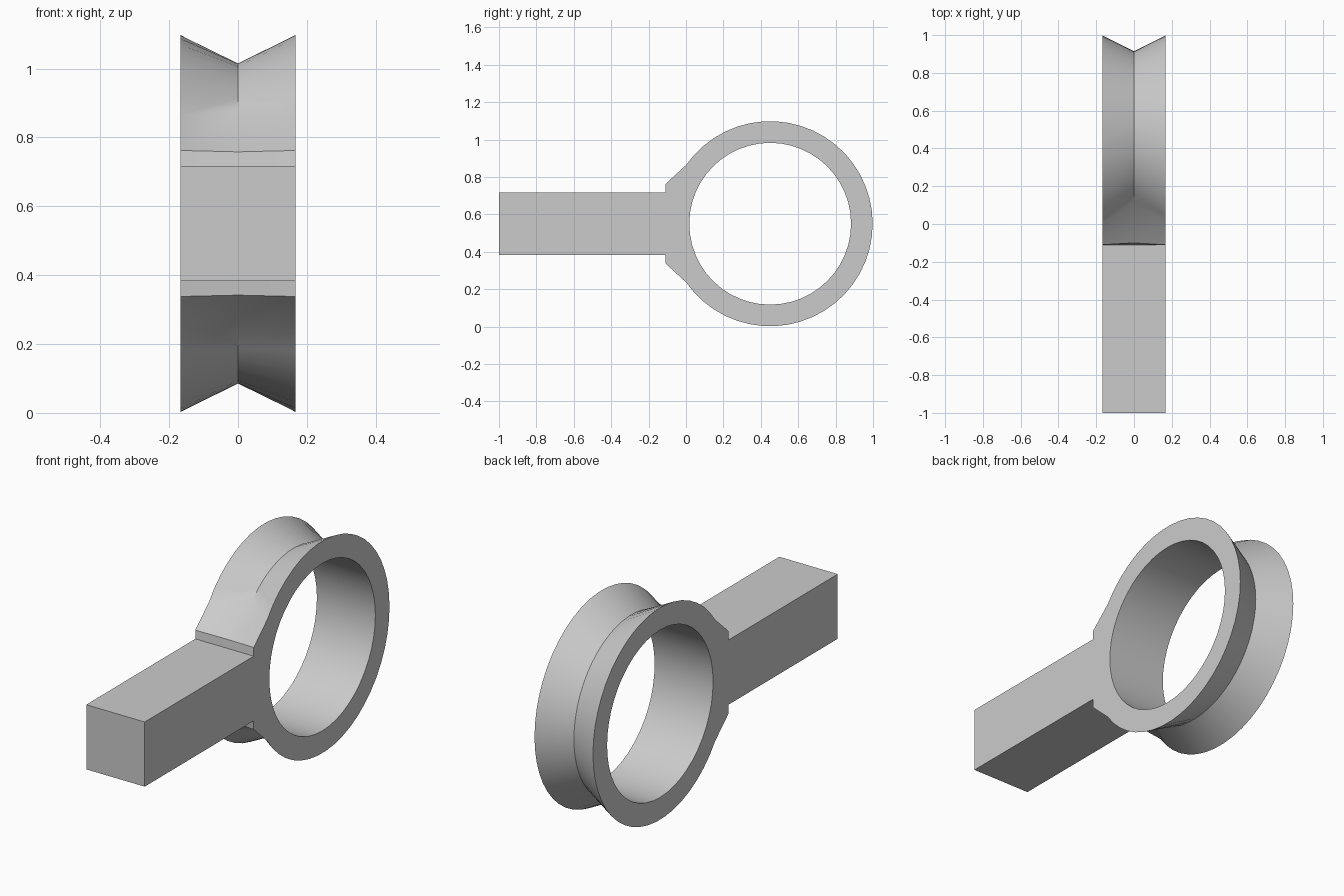
import bpy, bmesh
from math import sin, cos, radians

cube = bpy.data.objects.get("Cube")
if cube:
    bpy.data.objects.remove(cube)

HALF = 0.167               # half of the body thickness
CY, CZ = 0.45, 0.55        # ring centre
HANDLE = 0.167             # half of the handle height
SEGMENTS = 40

grey = bpy.data.materials.new("plain grey")
grey.use_nodes = True
colour = (0.6, 0.6, 0.6, 1)
grey.diffuse_color = colour
grey.node_tree.nodes["Principled BSDF"].inputs["Base Color"].default_value = colour


def arc(radius, end, count):
    """Points (y, z) on the ring from +end to -end degrees."""
    angles = [radians(end * (1 - 2 * i / count)) for i in range(count + 1)]
    return [(CY + radius * cos(a), CZ + radius * sin(a)) for a in angles]


def outline(radius, end, collar_y, collar_h):
    """Handle, flared collar and ring as one closed profile."""
    upper = [(-1, HANDLE), (-0.11, HANDLE), (collar_y, collar_h)]
    top = [(y, CZ + h) for y, h in upper]
    bottom = [(y, CZ - h) for y, h in reversed(upper)]
    return top + arc(radius, end, SEGMENTS) + bottom


def loft(bm, sections):
    """Join closed vertex loops with quads."""
    for a, b in zip(sections, sections[1:]):
        for i in range(len(a)):
            j = (i + 1) % len(a)
            bm.faces.new((a[i], a[j], b[j], b[i]))


def add_loop(bm, x, points):
    return [bm.verts.new((x, y, z)) for y, z in points]


bm = bmesh.new()
rim = outline(0.548, 145, -0.11, 0.212)
groove = outline(0.465, 135, -0.10, 0.208)
hole = arc(0.4325, 180, 48)[:-1]

# Grooved outside and round bore
outer = [add_loop(bm, x, p) for x, p in ((-HALF, rim), (0, groove), (HALF, rim))]
inner = [add_loop(bm, x, hole) for x in (-HALF, HALF)]
loft(bm, outer)
loft(bm, inner)

# Flat sides with the hole left open
for k in (0, -1):
    edges = [bm.edges.get((lp[i - 1], lp[i]))
             for lp in (outer[k], inner[k]) for i in range(len(lp))]
    bmesh.ops.triangle_fill(bm, use_beauty=True, edges=edges)
bmesh.ops.recalc_face_normals(bm, faces=bm.faces)

mesh = bpy.data.meshes.new("grooved_ring_with_handle")
bm.to_mesh(mesh)
bm.free()
mesh.materials.append(grey)
body = bpy.data.objects.new("grooved_ring_with_handle", mesh)
bpy.context.collection.objects.link(body)
bpy.ops.object.select_all(action="DESELECT")
body.select_set(True)
bpy.context.view_layer.objects.active = body
bpy.ops.object.shade_smooth_by_angle(angle=radians(30))
